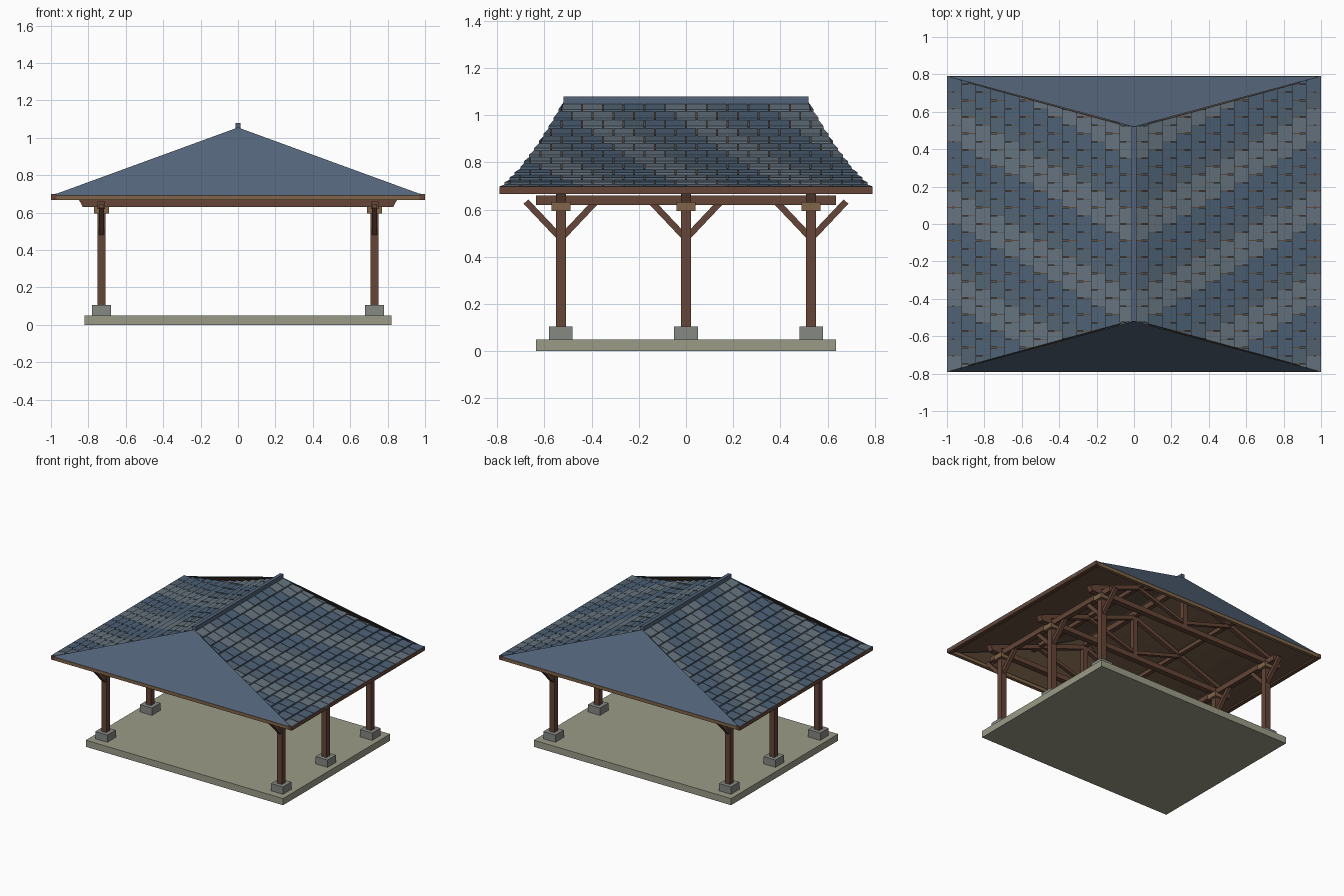
import bpy
from mathutils import Vector

if "Cube" in bpy.data.objects:
    bpy.data.objects.remove(bpy.data.objects["Cube"])

def mat(name, c):
    m = bpy.data.materials.new(name)
    m.diffuse_color = (*c, 1)
    m.use_nodes = True
    m.node_tree.nodes["Principled BSDF"].inputs["Base Color"].default_value = m.diffuse_color
    return m

STONE = mat("slab_stone", (0.33, 0.33, 0.25))
PLINTH = mat("plinth_stone", (0.24, 0.25, 0.23))
WOOD = mat("dark_wood", (0.13, 0.06, 0.038))
TAN = mat("light_wood", (0.22, 0.13, 0.065))
DECK = mat("deck_wood", (0.12, 0.075, 0.045))
BLUE = mat("slate_blue", (0.085, 0.125, 0.19))
TILES = [mat("tile_blue", (0.075, 0.12, 0.18)), mat("tile_grey", (0.13, 0.17, 0.21)),
         mat("tile_mid", (0.085, 0.125, 0.17))]

def mesh(name, verts, faces, m):
    me = bpy.data.meshes.new(name)
    me.from_pydata([tuple(v) for v in verts], [], faces)
    me.materials.append(m)
    o = bpy.data.objects.new(name, me)
    bpy.context.collection.objects.link(o)
    return o

# bottom ring 0-3 counter-clockwise, top ring 4-7
BOX = [(3, 2, 1, 0), (4, 5, 6, 7), (0, 1, 5, 4), (1, 2, 6, 5), (2, 3, 7, 6), (3, 0, 4, 7)]

def box(name, x, y, z, m):
    ring = [(x[0], y[0]), (x[1], y[0]), (x[1], y[1]), (x[0], y[1])]
    return mesh(name, [(a, b, h) for h in z for a, b in ring], BOX, m)

def beam(name, a, b, w, m=WOOD):
    """Square timber between two points."""
    a, b = Vector(a), Vector(b)
    d = (b - a).normalized()
    ref = Vector((0, 1, 0)) if abs(d.y) < 0.3 else Vector((1, 0, 0))
    u = ref.cross(d).normalized() * w / 2
    v = d.cross(u).normalized() * w / 2
    return mesh(name, [p + s * u + t * v for p in (a, b)
                       for s, t in ((-1, -1), (1, -1), (1, 1), (-1, 1))], BOX, m)

def prism(name, prof, y0, y1, m):
    """Profile in x-z extruded along y."""
    n = len(prof)
    v = [(x, y, z) for y in (y0, y1) for x, z in prof]
    f = [tuple(range(n)), tuple(range(2 * n - 1, n - 1, -1))]
    f += [(i, i + n, (i + 1) % n + n, (i + 1) % n) for i in range(n)]
    return mesh(name, v, f, m)

# Roof shape: t runs from eave (0) to ridge (1); slopes sag slightly
EAVE, RISE, YE, YR = 0.685, 0.365, 0.79, 0.52
def sag(t): return EAVE + RISE * (0.62 * t + 0.38 * t * t)
def half(t): return YE + (YR - YE) * t

# Floor slab
box("floor_slab", (-0.82, 0.82), (-0.635, 0.635), (0, 0.05), STONE)

for s, side in ((-1, "left"), (1, "right")):
    cx = 0.73 * s
    # Posts with plinths, capital blocks and braces
    for i, y in enumerate((-0.53, 0, 0.53)):
        box(f"{side}_plinth_{i}", (cx - 0.05, cx + 0.05), (y - 0.05, y + 0.05), (0.05, 0.105), PLINTH)
        box(f"{side}_post_{i}", (cx - 0.021, cx + 0.021), (y - 0.021, y + 0.021), (0.105, 0.62), WOOD)
        box(f"{side}_capital_{i}", (cx - 0.04, cx + 0.04), (y - 0.04, y + 0.04), (0.595, 0.632), TAN)
        for d in (-1, 1):
            beam(f"{side}_brace_{i}", (cx, y + d * 0.01, 0.488), (cx, y + d * 0.148, 0.634), 0.027)
    # Long plate beam, eave fascia and purlin
    box(f"{side}_plate_beam", (cx - 0.02, cx + 0.02), (-0.635, 0.635), (0.62, 0.66), WOOD)
    fx = sorted((0.97 * s, 1.0 * s))
    box(f"{side}_fascia", fx, (-0.79, 0.79), (0.667, 0.697), WOOD)
    beam(f"{side}_purlin", (0.4 * s, -0.6, 0.828), (0.4 * s, 0.6, 0.828), 0.03)
    # Sagging roof deck
    n = 8
    v, f = [], []
    for k in range(n + 1):
        t = k / n
        for dz in (0, -0.014):
            for e in (-1, 1):
                v.append((s * (1 - t), e * half(t), sag(t) + dz))
    for k in range(n):
        a, b = 4 * k, 4 * k + 4
        q = [(a, b, b + 1, a + 1), (a + 2, a + 3, b + 3, b + 2),
             (a, a + 2, b + 2, b), (a + 1, b + 1, b + 3, a + 3)]
        f += [p if s < 0 else p[::-1] for p in [c[::-1] for c in q]]
    mesh(f"{side}_roof_deck", v, f, DECK)

# Shingles: overlapping staggered courses grouped by colour
ROWS, TW = 13, 0.088
data = [([], []) for _ in TILES]
for s in (-1, 1):
    for r in range(ROWS):
        t0, t1 = r / ROWS, (r + 1) / ROWS
        h0, h1 = half(t0), half(t1)
        c = 0
        y = -h0 - (0.5 * TW if r % 2 else 0)
        y = -10 * TW + (0.5 * TW if r % 2 else 0)
        while y < h0:
            a, b = y + 0.002, y + TW - 0.002
            y += TW
            c += 1
            la, lb = max(a, -h0), min(b, h0)
            ua, ub = min(max(a, -h1), h1), max(min(b, h1), -h1)
            if lb - la < 0.004:
                continue
            xl, xu = s * (1 - t0), s * (1 - t1)
            zl, zu = sag(t0), sag(t1)
            ring = [(xl, la, zl), (xl, lb, zl), (xu, ub, zu), (xu, ua, zu)]
            lift = (0.013, 0.013, 0.003, 0.003)
            V, F = data[(0, 1, 1, 2, 0)[(c + r // 2 + r % 2) % 5]]
            o = len(V)
            V += ring + [(p[0], p[1], p[2] + l) for p, l in zip(ring, lift)]
            F += [tuple(o + k for k in (q if s > 0 else q[::-1])) for q in BOX]
for (V, F), m in zip(data, TILES):
    mesh("roof_shingles_" + m.name, V, F, m)

# Hip ends: flat panel outside, wooden lining inside, board under the edge
for e, end in ((-1, "front"), (1, "back")):
    tri = [(-1, e * YE, 0.69), (1, e * YE, 0.69), (0, e * YR, 1.055)]
    face = (0, 1, 2) if e < 0 else (2, 1, 0)
    mesh(f"{end}_hip_panel", tri, [face], BLUE)
    inner = [(x * 0.985, y - e * 0.008, z - 0.004) for x, y, z in tri]
    mesh(f"{end}_hip_lining", inner, [face[::-1]], DECK)
    yy = sorted((e * 0.79, e * 0.765))
    box(f"{end}_eave_board", (-0.97, 0.97), yy, (0.667, 0.692), TAN)

# Ridge cap and ridge beam
box("ridge_cap", (-0.013, 0.013), (-0.52, 0.52), (1.035, 1.08), BLUE)
box("ridge_beam", (-0.017, 0.017), (-0.51, 0.51), (0.965, 1.005), WOOD)

# Trusses: tie beam, king post, rafters and struts
for i, y in enumerate((-0.53, 0, 0.53)):
    prism(f"tie_beam_{i}", [(-0.83, 0.63), (0.83, 0.63), (0.85, 0.668), (-0.85, 0.668)],
          y - 0.021, y + 0.021, WOOD)
    box(f"king_post_{i}", (-0.018, 0.018), (y - 0.018, y + 0.018), (0.66, 0.98), WOOD)
    for s in (-1, 1):
        beam(f"rafter_{i}", (0.82 * s, y, 0.665), (0, y, 0.965), 0.03)
        beam(f"strut_{i}", (0, y, 0.69), (0.4 * s, y, 0.81), 0.024)
